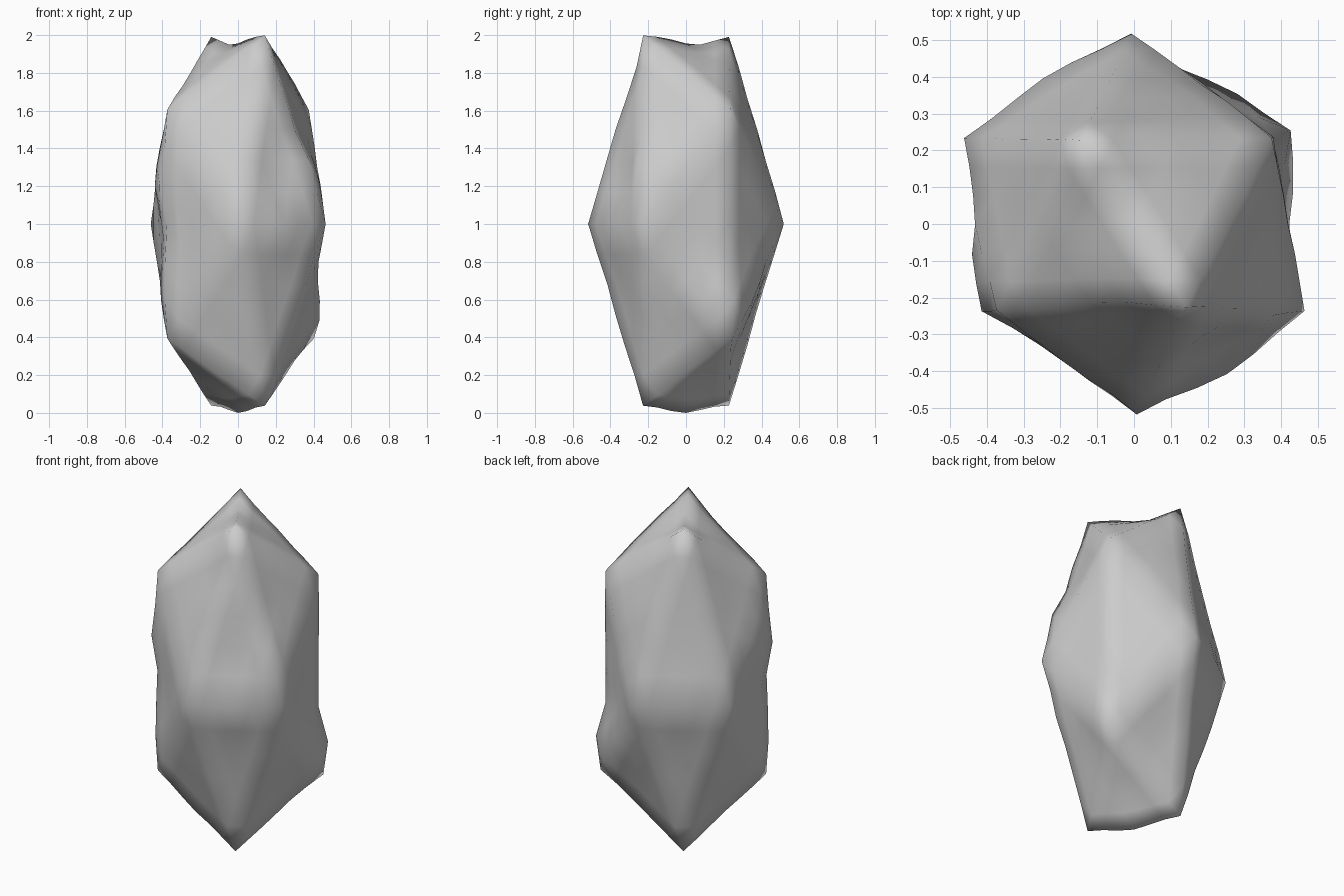
import bpy, bmesh, math
from mathutils import Vector, noise

if "Cube" in bpy.data.objects:
    bpy.data.objects.remove(bpy.data.objects["Cube"])

# Axes of the stretched icosahedron that underlies the stone
ANG = math.radians(122)
U = Vector((math.cos(ANG), math.sin(ANG), 0))
V = Vector((U.y, -U.x, 0))
A, B = 0.268, 0.441
corners = []
for s in (1, -1):
    corners += [U * A * s + Vector((0, 0, 2.0)), U * A * s + Vector((0, 0, 0.04))]
    for t in (1, -1):
        corners.append(U * B * s + V * A * t + Vector((0, 0, 1)))
        corners.append(V * B * s + Vector((0, 0, 1 + 0.606 * t)))

# Coarse facets, smooth shaded
bm = bmesh.new()
for c in corners:
    bm.verts.new(c)
bmesh.ops.convex_hull(bm, input=bm.verts[:])
bmesh.ops.subdivide_edges(bm, edges=bm.edges[:], cuts=5, use_grid_fill=True)

# Lumps and hollows: centre, push vector, radius
bumps = [
    ((0.37, 0.22, 0.55), (0.055, 0.02, 0), 0.19),
    ((0.20, 0.37, 0.62), (0.01, 0.02, 0), 0.15),
    ((-0.38, -0.17, 1.22), (-0.05, -0.005, 0), 0.15),
    ((-0.38, -0.22, 0.72), (-0.02, 0, 0), 0.14),
    ((0.25, -0.36, 1.0), (0.02, -0.035, 0), 0.17),
    ((0.36, -0.20, 1.28), (0.035, -0.025, 0), 0.13),
    ((0.20, -0.33, 1.24), (-0.015, 0.035, 0), 0.09),
    ((-0.02, -0.27, 1.76), (0, 0.03, 0), 0.15),
    ((0.08, 0.37, 1.5), (0.005, 0.025, 0), 0.18),
    ((-0.22, 0.36, 1.0), (-0.015, 0.025, 0), 0.16),
    ((-0.03, 0.04, 2.0), (0, 0, -0.05), 0.17),
    ((0.02, 0, 0.04), (0, 0, -0.04), 0.15),
]
moves = []
for v in bm.verts:
    p = v.co.copy()
    d = Vector((0, 0, 0))
    for c, push, r in bumps:
        d += Vector(push) * math.exp(-((p - Vector(c)).length / r) ** 2)
    # Slight roughness, all displacement fading out at the sharp corners
    near = min((p - c).length for c in corners)
    out = Vector((p.x * 2, p.y * 2, (p.z - 1) * 0.5)).normalized()
    d += out * noise.noise(p * 4 + Vector((3.1, 7.7, 1.3))) * 0.012 * min(1, near / 0.2)
    moves.append(d)
for v, d in zip(bm.verts, moves):
    v.co += d
    v.co.z = min(2, max(0, v.co.z))

bmesh.ops.recalc_face_normals(bm, faces=bm.faces[:])
for f in bm.faces:
    f.smooth = True
mesh = bpy.data.meshes.new("rock")
bm.to_mesh(mesh)
bm.free()
rock = bpy.data.objects.new("rock", mesh)
bpy.context.collection.objects.link(rock)
